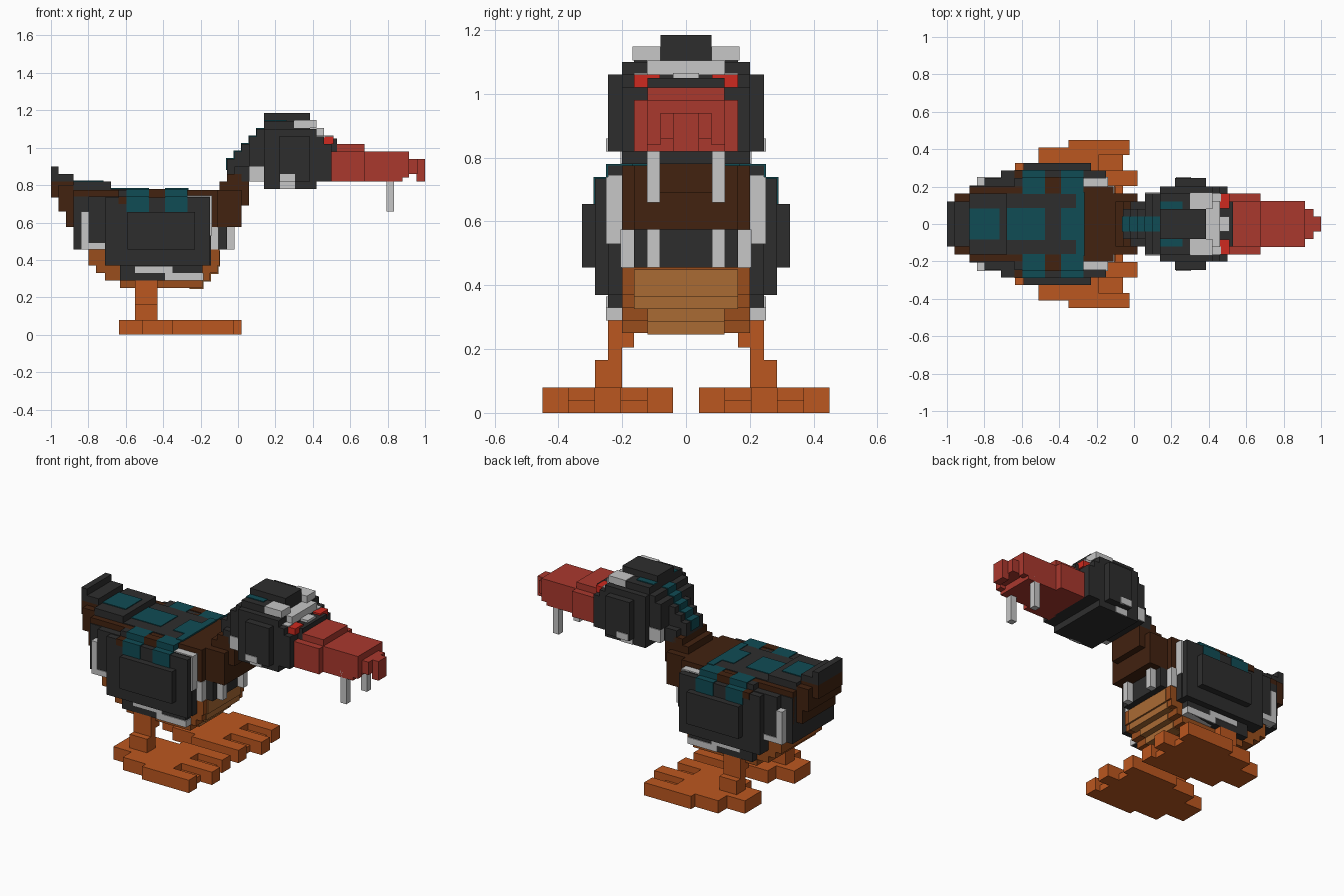
import bpy, bmesh

def material(name, r, g, b):
    m = bpy.data.materials.new(name)
    m.diffuse_color = (r, g, b, 1)
    return m

DARK = material("charcoal", .027, .027, .027)
WHITE = material("pale grey", .57, .57, .57)
TEAL = material("teal", .005, .072, .09)
BROWN = material("dark brown", .054, .016, .005)
RUST = material("rust", .32, .075, .012)
TAN = material("tan", .40, .145, .034)
ORANGE = material("orange", .50, .095, .014)
RED = material("brick red", .40, .040, .027)
EYE = material("bright red", .62, .023, .014)
E = .005   # thickness of painted plates

def cuboid(bm, x0, x1, y0, y1, z0, z1):
    v = [bm.verts.new((x, y, z)) for x in (x0, x1) for y in (y0, y1) for z in (z0, z1)]
    for f in ((0, 1, 3, 2), (4, 6, 7, 5), (0, 4, 5, 1), (2, 3, 7, 6), (0, 2, 6, 4), (1, 5, 7, 3)):
        bm.faces.new([v[i] for i in f])

def finish(bm, name, mat):
    bmesh.ops.recalc_face_normals(bm, faces=bm.faces)
    me = bpy.data.meshes.new(name)
    bm.to_mesh(me)
    bm.free()
    me.materials.append(mat)
    bpy.context.collection.objects.link(bpy.data.objects.new(name, me))

def centred(name, mat, boxes, grow=0):
    """Blocks straddling the centre plane: x0, x1, half width, z0, z1."""
    bm = bmesh.new()
    for x0, x1, w, z0, z1 in boxes:
        cuboid(bm, x0 - grow, x1 + grow, -w, w, z0 - grow, z1 + grow)
    finish(bm, name, mat)

def paired(name, mat, boxes):
    """Blocks mirrored to both sides: x0, x1, y0, y1, z0, z1."""
    bm = bmesh.new()
    for x0, x1, y0, y1, z0, z1 in boxes:
        cuboid(bm, x0, x1, y0, y1, z0, z1)
        cuboid(bm, x0, x1, -y1, -y0, z0, z1)
    finish(bm, name, mat)

# Belly, stepped, with a tan front patch
centred("belly", RUST, [
    (-.63, -.19, .20, .25, .29), (-.71, -.15, .20, .29, .33),
    (-.76, -.11, .20, .33, .37), (-.80, -.10, .20, .37, .455)])
centred("belly_patch", TAN, [
    (-.26, -.19 + E, .12, .25 - E, .29), (-.22, -.15 + E, .12, .29 - E, .33),
    (-.18, -.11 + E, .163, .33 - E, .37), (-.16, -.10 + E, .163, .37 - E, .45)])

# Trunk
centred("chest", DARK, [
    (-.88, -.11, .20, .455, .575), (-.12, -.06, .163, .455, .575)])
centred("trunk", BROWN, [
    (-.88, -.11, .20, .575, .775), (-.92, -.06, .163, .575, .66),
    (-.96, -.06, .163, .66, .775), (-.06, .02, .163, .575, .775)])
centred("neck", BROWN, [(-.10, .06, .12, .69, .82), (-.06, .02, .12, .80, .86)])
paired("chest_stripe", WHITE, [(-.06, -.02, .082, .122, .455, .66)])

# Tail
centred("tail", BROWN, [(-1, -.88, .12, .735, .82), (-.96, -.88, .163, .735, .80)])
centred("tail_top", DARK, [
    (-1, -.96, .12, .82, .90), (-.96, -.88, .12, .82, .86), (-.88, -.68, .163, .775, .82)])
centred("tail_mark", TEAL, [(-.88, -.72, .082, .80, .82 + E)])

# Folded wings built up in layers
paired("wing", DARK, [
    (-.88, -.70, .15, .20 + E, .455, .74),
    (-.80, -.145, .15, .245, .455, .74),
    (-.64, -.27, .15, .245, .735, .775),
    (-.71, -.145, .20, .245, .37, .455),
    (-.63, -.19, .19, .245, .29, .37),
    (-.71, -.15, .24, .285, .37, .735),
    (-.59, -.23, .28, .326, .455, .655)])
paired("wing_trim", WHITE, [
    (-.55, -.35, .20, .245 + E, .33, .37 - E),
    (-.39, -.19 + E, .20, .245 + E, .29, .33),
    (-.15, -.145 + E, .20, .245 + E, .53, .74),
    (-.27, -.14, .20, .245, .73, .74 + E),
    (-.145, -.105, .163, .20 + E, .455, .575),
    (-.84, -.80, .19, .245 + E, .49, .66),
    (-.84, -.71, .19, .245 + E, .455, .49)])
paired("wing_stripes", TEAL, [
    b for x0, x1 in ((-.595, -.475), (-.39, -.27)) for b in (
        (x0, x1, .16, .245 + E, .74, .775 + E), (x0, x1, .24, .285 + E, .655, .735 + E))])

# Back pattern
centred("back_cover", DARK, [(-.70, -.27, .163, .77, .775 + E)])
centred("back_mark", TEAL, [(-.68, -.475, .085, .772, .784), (-.39, -.265, .085, .772, .784)])
paired("back_stripe", TEAL, [(-.31, -.265, .08, .17, .772, .784)])
paired("back_spots", BROWN, [
    (-.475, -.39, .20, .245 + E, .735, .775 + E), (-.64, -.595, .24, .285 + E, .70, .735 + E)])

# Head and nape
NAPE = [(-.06, .06, .08, .86, .94), (-.02, .06, .08, .90, .98), (.02, .08, .08, .94, 1.02)]
centred("nape", DARK, NAPE + [(-.02, .10, .12, .82, .90)])
centred("nape_stripe", TEAL, [(x0 - E, x1, .04, z0 + .02, z1 + E) for x0, x1, w, z0, z1 in NAPE]
        + [(.06 - E, .10, .04, .98, 1.06 + E), (.10 - E, .14, .04, 1.04, 1.10 + E)])
centred("head", DARK, [
    (.06, .14, .163, .82, 1.06), (.10, .15, .163, .82, 1.10),
    (.14, .50, .20, .82, 1.02), (.14, .46, .20, 1.0, 1.06), (.14, .42, .20, 1.06, 1.10),
    (.14, .385, .163, 1.10, 1.143), (.14, .385, .08, 1.14, 1.185),
    (.22, .385, .245, .82, 1.06), (.14, .42, .20, .78, .82), (.42, .53, .12, .98, 1.05)])
paired("crown_stripe", TEAL, [(.14, .26, .08, .12, 1.13, 1.143 + E)])
centred("brow_front", WHITE, [(.38, .46, .122, 1.06, 1.10 + E), (.44, .51, .04, 1.02, 1.06 + E)])
paired("brow", WHITE, [
    (.30, .42, .08, .163 + E, 1.10 + E, 1.143 + E), (.40, .46 + E, .12, .163, 1.055, 1.065)])
paired("cheek_marks", WHITE, [
    (.06, .14, .13, .163 + E, .82, .90), (.225, .305, .19, .20 + E, .78, .82),
    (.225, .305, .22, .245 + E, .82, .86)])
paired("eye", EYE, [(.46, .51, .082, .163, 1.02, 1.06)])

# Bill with hooked tip and hanging tusks
centred("bill", RED, [
    (.49, .675, .163, .82, .98), (.53, .675, .12, .98, 1.02), (.66, .88, .122, .82, .98),
    (.87, .915, .122, .86, .98), (.91, .96, .08, .86, .94), (.955, 1, .04, .82, .94)])
paired("bill_edge", RED, [(.87, .915, .08, .122, .84, .88)])
paired("tusk", WHITE, [(.795, .835, .082, .122, .66, .86)])

# Legs and webbed feet
paired("leg", ORANGE, [
    (-.55, -.43, .163, .245, .205, .29), (-.55, -.43, .20, .245, .16, .25),
    (-.55, -.43, .20, .285, .08, .165)])
paired("foot", ORANGE, [
    (-.635, -.51, .163, .325, 0, .08), (-.51, -.35, .08, .41, 0, .08),
    (-.35, -.19, .04, .45, 0, .08), (-.19, -.06, .04, .45, 0, .04)])
paired("toes", ORANGE, [
    (-.20, x1, y0, y0 + .082, 0, .08) for y0, x1 in ((.04, -.025), (.204, .02), (.368, -.025))])
